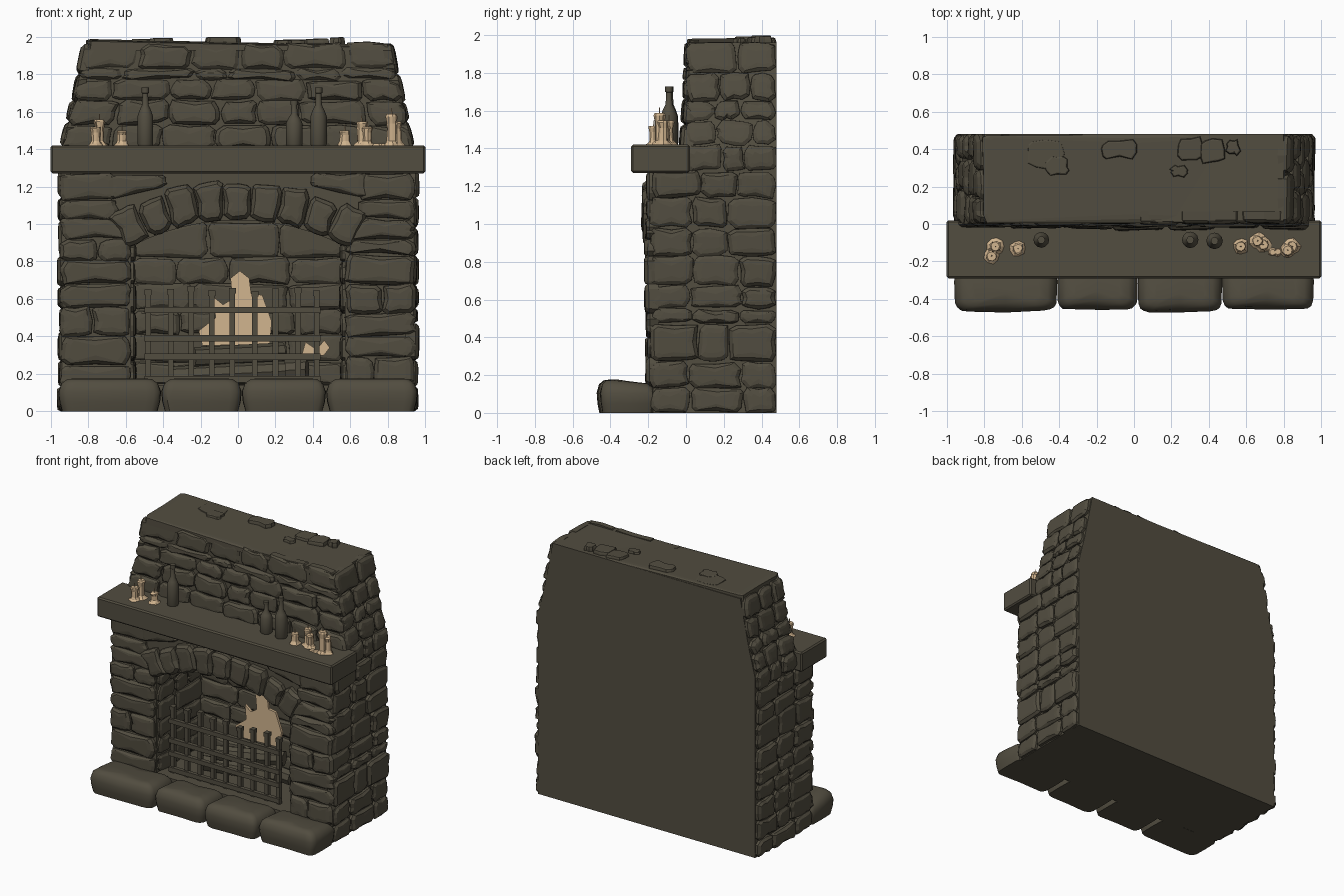
import bpy, bmesh, math, random
from mathutils import Vector

random.seed(7)
if "Cube" in bpy.data.objects:
    bpy.data.objects.remove(bpy.data.objects["Cube"], do_unlink=True)


def material(name, colour):
    mat = bpy.data.materials.new(name)
    mat.use_nodes = True
    mat.diffuse_color = colour
    for node in mat.node_tree.nodes:
        if node.type == 'BSDF_PRINCIPLED':
            node.inputs["Base Color"].default_value = colour
            node.inputs["Roughness"].default_value = 0.9
    return mat


DARK = material("dark_umber", (0.084, 0.074, 0.051, 1))
CREAM = material("warm_cream", (0.64, 0.46, 0.275, 1))


def finish(bm, name, mat, smooth=False):
    bmesh.ops.recalc_face_normals(bm, faces=bm.faces)
    mesh = bpy.data.meshes.new(name)
    bm.to_mesh(mesh)
    bm.free()
    mesh.materials.append(mat)
    obj = bpy.data.objects.new(name, mesh)
    bpy.context.scene.collection.objects.link(obj)
    if smooth:
        bpy.ops.object.select_all(action='DESELECT')
        obj.select_set(True)
        bpy.context.view_layer.objects.active = obj
        bpy.ops.object.shade_smooth_by_angle(angle=math.radians(40))
    return obj


def loft(bm, rings):
    """Skin a stack of equal point rings and close both ends."""
    rows = [[bm.verts.new(p) for p in ring] for ring in rings]
    n = len(rows[0])
    for a, b in zip(rows, rows[1:]):
        for i in range(n):
            j = (i + 1) % n
            bm.faces.new((a[i], a[j], b[j], b[i]))
    bm.faces.new(rows[0])
    bm.faces.new(rows[-1])


def box(bm, x0, x1, y0, y1, z0, z1):
    loft(bm, [[(x0, y0, z), (x1, y0, z), (x1, y1, z), (x0, y1, z)] for z in (z0, z1)])


def lathe(bm, x, y, z, profile, sides=10, wobble=0.0):
    rings = []
    for r, h in profile:
        ring = []
        for i in range(sides):
            a, q = math.tau * i / sides, r * (1 + random.uniform(-wobble, wobble))
            ring.append((x + q * math.cos(a), y + q * math.sin(a), z + h))
        rings.append(ring)
    loft(bm, rings)


def prism(bm, outline, y0, y1):
    loft(bm, [[(x, y, z) for x, z in outline] for y in (y0, y1)])


def stone(bm, place, quad, depth, rough=0.008, inset=0.022, gap=0.004):
    """Rough cut block: chipped quad outline, raised and chamfered off a surface."""
    quad = [Vector(q) for q in quad]
    mid = sum(quad, Vector((0, 0))) / 4
    quad = [q + (mid - q).normalized() * gap for q in quad]
    outline = []
    for i, q in enumerate(quad):
        before, after = quad[i - 1] - q, quad[(i + 1) % 4] - q
        for edge, t in ((before, None), (after, None), (after, 0.5)):
            d = edge * t if t else edge.normalized() * min(random.uniform(0.012, 0.035), edge.length * 0.3)
            outline.append(q + d + Vector((random.uniform(-rough, rough), random.uniform(-rough, rough))))
    height = depth * random.uniform(0.75, 1.2)
    tilt = Vector((random.uniform(-1, 1), random.uniform(-1, 1))) * 0.03
    rings = []
    for w, shrink in ((-0.03, 0), (height * 0.55, 0.002), (height, inset), (height * 1.08, inset * 2.2)):
        ring = []
        for p in outline:
            to_mid = mid - p
            p2 = p + to_mid.normalized() * min(shrink, to_mid.length * 0.7)
            ring.append(place(p2.x, p2.y, w + (tilt.dot(p2 - mid) if w > 0 else 0)))
        rings.append(ring)
    loft(bm, rings)


def courses(bm, place, span, levels, width, depth):
    """Fill a wall with rows of random-length stones; span(v) gives its limits."""
    for v0, v1 in zip(levels, levels[1:]):
        a0, b0 = span(v0)
        a1, b1 = span(v1)
        n = max(1, round((b0 - a0) / width + random.uniform(-0.4, 0.4)))
        cuts = [0] + [(i + random.uniform(-0.22, 0.22)) / n for i in range(1, n)] + [1]
        for s, t in zip(cuts, cuts[1:]):
            lean = random.uniform(-0.008, 0.008)
            stone(bm, place, [(a0 + (b0 - a0) * s, v0), (a0 + (b0 - a0) * t, v0 + lean),
                              (a1 + (b1 - a1) * t, v1 + lean), (a1 + (b1 - a1) * s, v1)], depth)


def half(z):
    """Half width of the masonry core, narrowing above the shelf."""
    steps = [(0, 0.925), (1.38, 0.925), (1.6, 0.87), (1.8, 0.83), (2.1, 0.77)]
    for (z0, h0), (z1, h1) in zip(steps, steps[1:]):
        if z <= z1:
            return h0 + (h1 - h0) * (max(z, 0) - z0) / (z1 - z0)
    return h1


BACK, FRONT, REAR, OPEN, FLOOR = 0.48, -0.175, 0.36, 0.57, 0.14
ARCH_Z, R_IN, R_OUT = -0.21, 1.23, 1.44


def arc(radius, angle):
    return radius * math.sin(angle), ARCH_Z + radius * math.cos(angle)


# Solid core: arched lower body, firebox back and floor, tapering chimney breast
bm = bmesh.new()
reach = math.asin(OPEN / R_IN)
arch = [arc(R_IN, -reach + 2 * reach * i / 12) for i in range(13)]
prism(bm, [(-0.925, 0), (-OPEN, 0)] + arch + [(OPEN, 0), (0.925, 0), (0.925, 1.3), (-0.925, 1.3)], FRONT, REAR)
box(bm, -0.925, 0.925, REAR, BACK, 0, 1.3)
box(bm, -OPEN, OPEN, FRONT - 0.02, REAR, 0, FLOOR)
levels = (1.28, 1.38, 1.6, 1.8, 1.96)
prism(bm, [(-half(z), z) for z in levels] + [(half(z), z) for z in reversed(levels)], 0.015, BACK)
finish(bm, "masonry_core", DARK)


def on_front(u, v, w):
    return u, FRONT - w, max(v, 0)


def on_breast(u, v, w):
    return u, 0.01 + 0.05 * (v - 1.42) - w, v


def on_rear(u, v, w):
    return u, REAR - w, v


def on_top(u, v, w):
    return u, min(v, BACK), 1.955 + w


# Front piers, side walls and firebox cheeks, left and right
piers, sides, cheeks = bmesh.new(), bmesh.new(), bmesh.new()
for s in (-1, 1):
    def on_side(u, v, w):
        return s * (half(v) + w), min(u, BACK), max(v, 0)

    def on_cheek(u, v, w):
        return s * (OPEN - w), u, v

    def pier_span(v):
        return sorted((s * 0.95, s * (OPEN if v < 0.95 else 0.64)))

    shift = 0.02 * s
    courses(piers, on_front, pier_span, [0.13, 0.27 + shift, 0.4, 0.54 - shift, 0.68, 0.82 + shift, 0.92, 1.03, 1.13, 1.27], 0.26, 0.035)
    stone(piers, on_front, [(s * 0.7, 1.13), (s * 0.38, 1.2), (s * 0.38, 1.27), (s * 0.7, 1.27)], 0.03)
    courses(sides, on_side, lambda v: (-0.19, 0.478), [0.0, 0.13, 0.27, 0.45 + shift, 0.55, 0.67, 0.83, 1.0 - shift, 1.14, 1.28], 0.22, 0.032)
    courses(sides, on_side, lambda v: (0.0, 0.478), [1.28, 1.42, 1.55, 1.65, 1.8, 1.96], 0.17, 0.032)
    courses(cheeks, on_cheek, lambda v: (-0.17, REAR), [FLOOR, 0.27, 0.4, 0.53, 0.68, 0.8, 0.89], 0.2, 0.022)
finish(piers, "front_pier_stones", DARK)
finish(sides, "side_wall_stones", DARK)
finish(cheeks, "firebox_cheek_stones", DARK)

# Arch stones, fanned around the arch centre
bm = bmesh.new()
count, sweep = 9, math.radians(29)
for i in range(count):
    a, b = (-sweep + 2 * sweep * k / count for k in (i, i + 1))
    top = R_OUT + random.uniform(-0.025, 0.02)
    stone(bm, on_front, [arc(R_IN, a), arc(R_IN, b), arc(top, b), arc(top, a)], 0.05)
finish(bm, "arch_stones", DARK)

# Firebox back wall
bm = bmesh.new()
courses(bm, on_rear, lambda v: (-OPEN, OPEN), [FLOOR, 0.27, 0.41, 0.54, 0.68, 0.82, 1.01], 0.33, 0.03)
finish(bm, "firebox_back_stones", DARK)

# Chimney breast face and top
bm = bmesh.new()
courses(bm, on_breast, lambda v: (-half(v) - 0.02, half(v) + 0.02), [1.4, 1.53, 1.66, 1.77, 1.83, 1.965], 0.27, 0.035)
finish(bm, "chimney_breast_stones", DARK)
bm = bmesh.new()
stone(bm, on_top, [(-0.81, 0.01), (0.81, 0.01), (0.81, BACK), (-0.81, BACK)], 0.012)
for x, y, w, d in ((-0.47, 0.37, 0.2, 0.16), (-0.41, 0.31, 0.13, 0.1), (-0.08, 0.4, 0.2, 0.1),
                   (0.3, 0.4, 0.14, 0.13), (0.42, 0.39, 0.14, 0.13), (0.53, 0.41, 0.08, 0.09), (0.24, 0.28, 0.1, 0.07)):
    stone(bm, on_top, [(x - w / 2, y - d / 2), (x + w / 2, y - d / 2), (x + w / 2, y + d / 2), (x - w / 2, y + d / 2)], 0.033, inset=0.006)
finish(bm, "chimney_top_stones", DARK)

# Hearth: four broad worn slabs
bm = bmesh.new()
joints = (-0.96, -0.41, 0.02, 0.47, 0.96)
for a, b in zip(joints, joints[1:]):
    front = random.uniform(-0.485, -0.46)
    slab = [(a, front), (b, front), (b, -0.16), (a, -0.16)]
    mid = Vector(((a + b) / 2, -0.31))
    outline = []
    for i in range(20):
        t = math.tau * i / 20
        c, q = math.cos(t), math.sin(t)
        u = math.copysign(abs(c) ** 0.28, c) * (b - a) / 2
        v = math.copysign(abs(q) ** 0.32, q) * (-0.16 - front) / 2
        outline.append(Vector((mid.x + u, (front - 0.16) / 2 + v + random.uniform(0, 0.008))))
    rings = []
    for z, shrink in ((0, 0.02), (0.05, 0.006), (0.105, 0), (0.15, 0.016), (0.172, 0.05), (0.176, 0.1)):
        rings.append([(*(p + (mid - p).normalized() * shrink), z - 0.02 * max(0, (p.y + 0.4) * 4) * (z > 0.14)) for p in outline])
    loft(bm, rings)
finish(bm, "hearth_slabs", DARK, True)

# Mantel shelf
bm = bmesh.new()
box(bm, -1, 1, -0.29, 0.02, 1.27, 1.42)
shelf = finish(bm, "mantel_shelf", DARK)
bevel = shelf.modifiers.new("soft_edges", 'BEVEL')
bevel.width, bevel.segments = 0.01, 1

# Iron fire grate
bm = bmesh.new()
for x in (-0.48, -0.36, -0.25, -0.14, -0.03, 0.09, 0.2, 0.32, 0.42):
    w, top = 0.015, random.uniform(0.64, 0.67)
    box(bm, x - w, x + w, -0.115, -0.085, FLOOR, top - 0.03)
    box(bm, x - w - 0.004, x + w + 0.004, -0.12, -0.08, top - 0.03, top)
for z in (0.17, 0.29, 0.39, 0.54):
    box(bm, -0.5, 0.44, -0.13, -0.1, z - 0.016, z + 0.018)
finish(bm, "fire_grate", DARK)

# Logs behind the grate
bm = bmesh.new()
for x, y, z, length, yaw in ((-0.05, 0.1, 0.2, 0.6, 0.1), (0.1, 0.2, 0.21, 0.55, -0.2), (0.0, 0.15, 0.3, 0.5, 0.3)):
    along = Vector((math.cos(yaw), math.sin(yaw), 0.05))
    across = Vector((-math.sin(yaw), math.cos(yaw), 0))
    loft(bm, [[Vector((x, y, z)) + along * length * e + across * 0.055 * math.cos(t) + Vector((0, 0, 0.055 * math.sin(t)))
               for t in (math.tau * k / 8 for k in range(8))] for e in (-0.5, 0.5)])
finish(bm, "logs", DARK)

# Flames
bm = bmesh.new()
prism(bm, [(-0.19, 0.35), (0.17, 0.36), (0.18, 0.48), (0.13, 0.62), (0.07, 0.63), (0.06, 0.71), (0.01, 0.75),
           (-0.04, 0.71), (-0.03, 0.6), (-0.08, 0.57), (-0.13, 0.61), (-0.12, 0.5), (-0.21, 0.43)], 0.27, 0.29)
prism(bm, [(0.34, 0.3), (0.4, 0.29), (0.46, 0.3), (0.49, 0.34), (0.46, 0.38), (0.42, 0.33), (0.36, 0.37)], 0.27, 0.29)
finish(bm, "flames", CREAM)

# Candles with wax puddles and wicks
bm = bmesh.new()
for x, y, tall in ((-0.74, -0.12, 0.14), (-0.76, -0.17, 0.1), (-0.62, -0.13, 0.08), (0.57, -0.12, 0.08),
                   (0.66, -0.09, 0.13), (0.69, -0.11, 0.1), (0.82, -0.14, 0.17), (0.845, -0.12, 0.13)):
    lathe(bm, x, y, 1.418, [(0.045, 0), (0.034, 0.012), (0.026, 0.025), (0.025, tall * 0.7), (0.03, tall * 0.92), (0.024, tall)], 9, 0.16)
    lathe(bm, x, y, 1.418, [(0.004, tall - 0.01), (0.003, tall + 0.03)], 5)
for x in (0.74, 0.77):
    lathe(bm, x, -0.15, 1.418, [(0.025, 0), (0.015, 0.012)], 7, 0.2)
finish(bm, "candles", CREAM)

# Bottles
bm = bmesh.new()
for x, y, tall, r in ((-0.495, -0.085, 0.31, 0.042), (0.3, -0.085, 0.24, 0.044), (0.43, -0.09, 0.31, 0.044)):
    lathe(bm, x, y, 1.418, [(r * 0.9, 0), (r, 0.01), (r, tall * 0.5), (r * 0.75, tall * 0.6), (0.018, tall * 0.7),
                            (0.015, tall * 0.9), (0.02, tall * 0.91), (0.02, tall)], 12)
finish(bm, "bottles", DARK, True)
